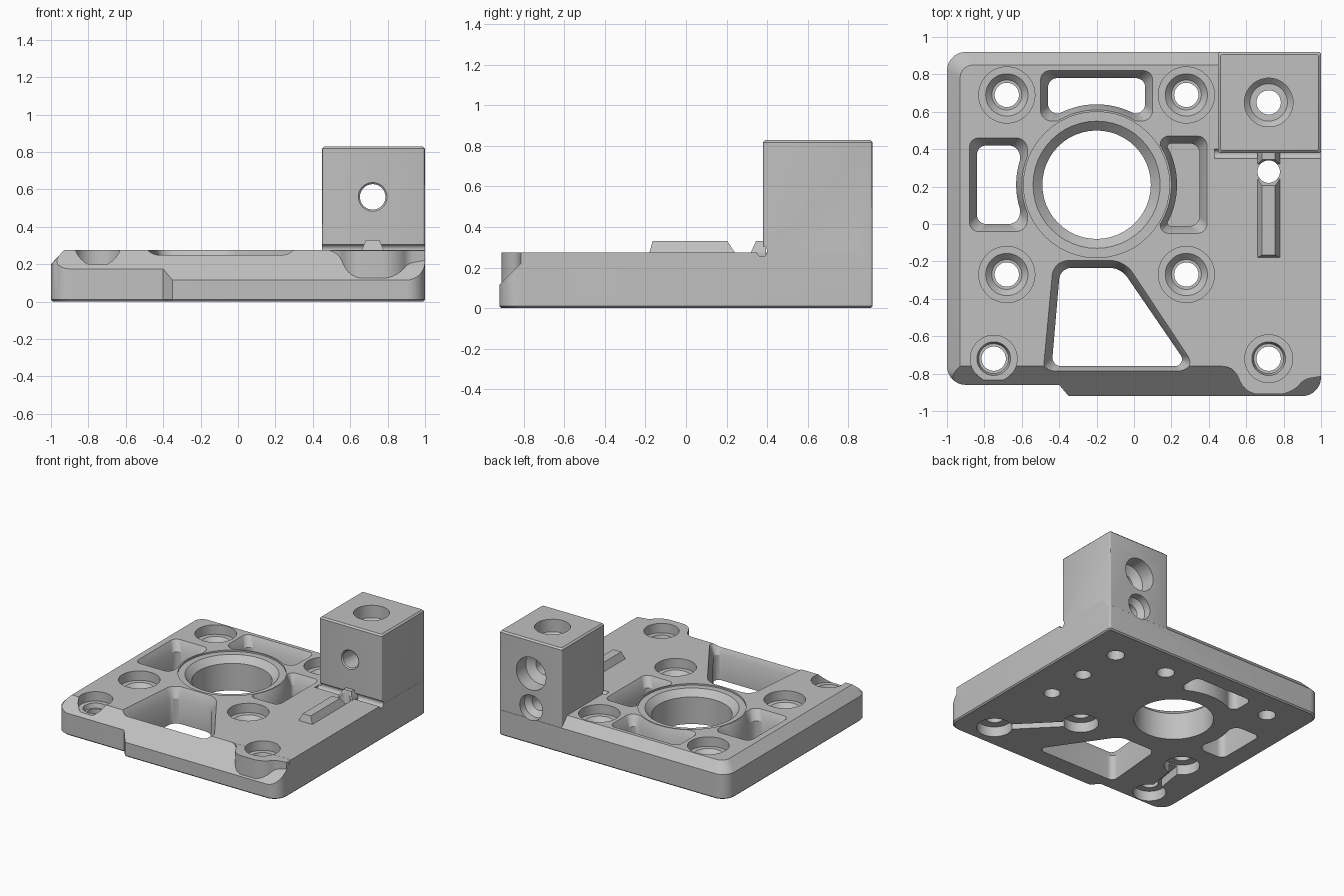
import bpy, bmesh, math
from mathutils import Vector

if "Cube" in bpy.data.objects:
    bpy.data.objects.remove(bpy.data.objects["Cube"])

metal = bpy.data.materials.new("grey_metal")
metal.diffuse_color = (0.53, 0.53, 0.53, 1)
metal.use_nodes = True
metal.node_tree.nodes["Principled BSDF"].inputs["Base Color"].default_value = metal.diffuse_color


def rounded(corners, seg=7):
    """Outline with circular corners; each corner is (x, y, tangent length)."""
    out = []
    for i, (x, y, t) in enumerate(corners):
        p = Vector((x, y))
        if t <= 0:
            out.append((x, y))
            continue
        a = (Vector(corners[i - 1][:2]) - p).normalized()
        b = (Vector(corners[(i + 1) % len(corners)][:2]) - p).normalized()
        w = math.cos((math.pi - a.angle(b)) / 2)
        for k in range(seg + 1):
            s = k / seg
            c0, c1, c2 = (1 - s) ** 2, 2 * s * (1 - s) * w, s * s
            q = ((p + a * t) * c0 + p * c1 + (p + b * t) * c2) / (c0 + c1 + c2)
            out.append((q.x, q.y))
    return out


def circle(cx, cy, r, n=48):
    return [(cx + r * math.cos(2 * math.pi * i / n), cy + r * math.sin(2 * math.pi * i / n)) for i in range(n)]


def rect(x0, x1, y0, y1):
    return [(x0, y0), (x1, y0), (x1, y1), (x0, y1)]


def loft(name, layers, axis='Z'):
    """Closed solid through matching outlines, each given as (height, points)."""
    place = {'Z': lambda a, b, h: (a, b, h), 'Y': lambda a, b, h: (a, h, b), 'X': lambda a, b, h: (h, a, b)}[axis]
    bm = bmesh.new()
    rings = [[bm.verts.new(place(a, b, h)) for a, b in pts] for h, pts in layers]
    n = len(rings[0])
    for r, s in zip(rings, rings[1:]):
        for i in range(n):
            j = (i + 1) % n
            bm.faces.new((r[i], r[j], s[j], s[i]))
    bm.faces.new(rings[0][::-1])
    bm.faces.new(rings[-1])
    bmesh.ops.recalc_face_normals(bm, faces=bm.faces[:])
    mesh = bpy.data.meshes.new(name)
    bm.to_mesh(mesh)
    bm.free()
    ob = bpy.data.objects.new(name, mesh)
    ob.data.materials.append(metal)
    bpy.context.collection.objects.link(ob)
    return ob


def bore(cx, cy, steps, axis='Z'):
    """Stepped round cutter; steps are (height, radius)."""
    return loft("bore_cutter", [(h, circle(cx, cy, r)) for h, r in steps], axis)


def combine(target, other, operation='DIFFERENCE'):
    mod = target.modifiers.new("combine", 'BOOLEAN')
    mod.operation, mod.solver, mod.object = operation, 'EXACT', other
    bpy.context.view_layer.objects.active = target
    bpy.ops.object.modifier_apply(modifier=mod.name)
    bpy.data.objects.remove(other)


TOP = 0.275


# Plate with stepped front edge and chamfered left and back edges
def outline(left, back, inset, r):
    i = inset
    return rounded([(left + i, -0.86 + i, r), (-0.4 + i / 2, -0.86 + i, 0), (-0.35 + i / 2, -0.92 + i, 0),
                    (1 - i, -0.92 + i, 0.1), (1 - i, back - i, 0.015), (left + i, back - i, r)])


plate = loft("mounting_plate", [(0, outline(-1, 0.92, 0.01, 0.1)), (0.01, outline(-1, 0.92, 0, 0.1)),
                                (0.2, outline(-1, 0.92, 0, 0.1)), (TOP, outline(-0.93, 0.85, 0, 0.07))])

# Sloped front edge
combine(plate, loft("slope_cutter", [(x, [(-0.66, 0.375), (-1.16, -0.125), (-1.16, 0.375)]) for x in (-2, 2)], 'X'))

# Raised lobe around the front right screw
lobe = rounded([(0.4, -0.6, 0), (0.4, -0.755, 0), (0.53, -0.765, 0.05), (0.6, -0.91, 0.07), (0.84, -0.91, 0.07),
                (0.91, -0.83, 0.03), (0.999, -0.815, 0), (0.999, -0.6, 0)])
combine(plate, loft("screw_lobe", [(0.05, lobe), (TOP - 0.0005, lobe)]), 'UNION')


# Upright block with softened edges
def block_outline(i):
    return rounded([(0.45 + i, 0.38 + i, 0.012), (0.999 - i, 0.38 + i, 0.012),
                    (0.999 - i, 0.919 - i, 0.012), (0.45 + i, 0.919 - i, 0.012)], 3)


combine(plate, loft("corner_block", [(0.12, block_outline(0)), (0.818, block_outline(0)),
                                     (0.83, block_outline(0.012))]), 'UNION')
combine(plate, bore(0.375, 0.28, [(0.43, 0.026), (1.1, 0.026)], 'X'))

# Tapered ridge and small nub in front of the block
for y0, y1, t0, t1 in ((-0.18, 0.24, -0.165, 0.205), (0.32, 0.395, 0.345, 0.395)):
    combine(plate, loft("ridge", [(0.2, rect(0.66, 0.78, y0, y1)), (TOP, rect(0.66, 0.78, y0, y1)),
                                  (0.33, rect(0.685, 0.755, t0, t1))]), 'UNION')

# Large central opening
combine(plate, bore(-0.2, 0.21, [(-0.1, 0.29), (0.215, 0.29), (0.263, 0.34), (0.263, 0.39), (0.4, 0.39)]))


# Pockets around the opening, each with one side curved about its centre
def pocket(angle, near, far, half, i):
    n, f, w, r = near + i, far - i, half - i, 0.4 + i * 0.75
    v = math.sqrt(r * r - n * n)
    t = min(0.06, (w - v) * 0.9)
    a = math.asin(v / r)
    arc = [(r * math.cos(a - 2 * a * k / 14), r * math.sin(a - 2 * a * k / 14), 0) for k in range(15)]
    c, s = math.cos(angle), math.sin(angle)
    local = [(n, w, t)] + arc + [(n, -w, t), (f, -w, 0.05), (f, w, 0.05)]
    return rounded([(-0.2 + u * c - q * s, 0.21 + u * s + q * c, e) for u, q, e in local])


for angle, near, far, half, floor in ((90, 0.34, 0.61, 0.3, -0.1), (180, 0.37, 0.68, 0.25, -0.1),
                                      (0, 0.34, 0.59, 0.26, 0.1)):
    a = math.radians(angle)
    inner, outer = pocket(a, near, far, half, 0.04), pocket(a, near, far, half, 0)
    combine(plate, loft("pocket_cutter", [(floor, inner), (0.2, inner), (TOP, outer), (0.4, outer)]))

# Four-sided front window
outer = rounded([(-0.487, -0.8, 0.05), (0.35, -0.8, 0.11), (-0.05, -0.195, 0.08), (-0.43, -0.195, 0.08)])
inner = rounded([(-0.44, -0.76, 0.05), (0.29, -0.76, 0.07), (-0.07, -0.235, 0.06), (-0.395, -0.235, 0.06)])
combine(plate, loft("window_cutter", [(-0.1, inner), (0.2, inner), (TOP, outer), (0.4, outer)]))

# Stepped screw holes: x, y, top radius, cone radius, underside radius
for x, y, r, c, under in ((-0.68, 0.69, 0.15, 0.113, 0.065), (0.28, 0.69, 0.15, 0.113, 0.065),
                          (-0.68, -0.27, 0.15, 0.113, 0.13), (0.28, -0.27, 0.15, 0.113, 0.13),
                          (-0.75, -0.72, 0.125, 0.09, 0.12), (0.72, -0.72, 0.128, 0.09, 0.13)):
    low = [(-0.1, 0.065)] if under < 0.1 else [(-0.1, under), (0.08, under), (0.08, 0.065)]
    combine(plate, bore(x, y, low + [(0.165, 0.065), (0.165, 0.08), (0.2, c), (0.2, r), (0.4, r)]))

# Slots joining the underside recesses
for p, q in (((0.72, -0.72), (0.28, -0.27)), ((-0.75, -0.72), (-0.68, -0.27))):
    p, q = Vector(p), Vector(q)
    side = (q - p).normalized().orthogonal() * 0.035
    pts = [tuple(v) for v in (p + side, q + side, q - side, p - side)]
    combine(plate, loft("slot_cutter", [(-0.1, pts), (0.07, pts)]))

# Small holes by the ridge
combine(plate, bore(0.72, 0.28, [(-0.1, 0.06), (0.5, 0.06)]))
combine(plate, bore(0.72, -0.07, [(-0.1, 0.06), (0.15, 0.06)]))

# Block holes: vertical, front to back, and lower rear
combine(plate, bore(0.72, 0.65, [(-0.1, 0.065), (0.7, 0.065), (0.7, 0.1), (0.73, 0.13), (0.95, 0.13)]))
combine(plate, bore(0.72, 0.56, [(0.3, 0.077), (0.38, 0.077), (0.388, 0.068), (0.76, 0.068), (0.8, 0.13), (1, 0.13)], 'Y'))
combine(plate, bore(0.72, 0.29, [(0.55, 0.06), (0.82, 0.06), (0.86, 0.1), (1, 0.1)], 'Y'))

# Smooth rounded faces, crisp edges
bpy.ops.object.select_all(action='DESELECT')
plate.select_set(True)
bpy.context.view_layer.objects.active = plate
bpy.ops.object.shade_smooth_by_angle(angle=math.radians(30))
